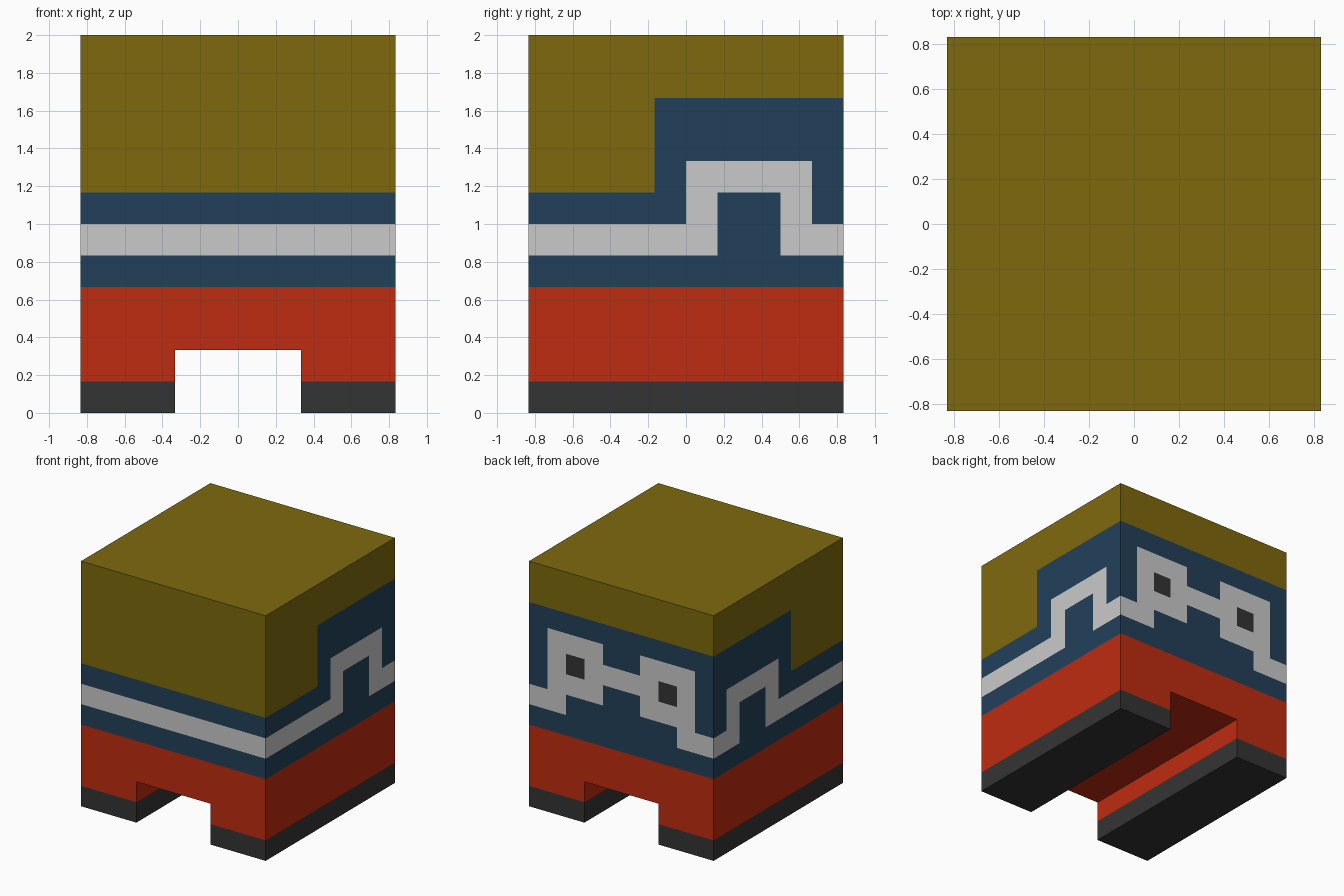
import bpy, bmesh
from mathutils import Vector

if "Cube" in bpy.data.objects:
    bpy.data.objects.remove(bpy.data.objects["Cube"])

U = 1 / 6  # one block; the figure is 10 x 10 x 12 blocks


def material(name, rgb):
    m = bpy.data.materials.new(name)
    m.diffuse_color = (*rgb, 1)
    m.use_nodes = True
    m.node_tree.nodes["Principled BSDF"].inputs["Base Color"].default_value = m.diffuse_color
    return m


OLIVE = material("olive", (0.209, 0.141, 0.004))
BLUE = material("navy blue", (0.016, 0.051, 0.102))
GREY = material("light grey", (0.590, 0.590, 0.590))
RED = material("orange red", (0.515, 0.025, 0.005))
DARK = material("charcoal", (0.034, 0.034, 0.034))


def extrude_profile(profile, open_heights):
    """Extrude an (x, z) outline front to back; drop hidden joint faces."""
    bm = bmesh.new()
    face = bm.faces.new([bm.verts.new((x * U, -5 * U, z * U)) for x, z in profile])
    ext = bmesh.ops.extrude_face_region(bm, geom=[face], use_keep_orig=True)
    moved = [g for g in ext["geom"] if isinstance(g, bmesh.types.BMVert)]
    bmesh.ops.translate(bm, verts=moved, vec=(0, 10 * U, 0))
    bmesh.ops.recalc_face_normals(bm, faces=bm.faces[:])
    bm.normal_update()
    joints = [f for f in bm.faces if abs(f.normal.z) > 0.5
              and any(abs(f.calc_center_median().z - h * U) < 0.001 for h in open_heights)]
    bmesh.ops.delete(bm, geom=joints, context='FACES')
    return bm


def finish(name, bm, mats):
    mesh = bpy.data.meshes.new(name)
    bm.to_mesh(mesh)
    bm.free()
    for m in mats:
        mesh.materials.append(m)
    ob = bpy.data.objects.new(name, mesh)
    bpy.context.collection.objects.link(ob)
    return ob


# Soles: one block strip, mirrored to the other side
soles = finish("soles", extrude_profile([(2, 0), (5, 0), (5, 1), (2, 1)], [1]), [DARK])
soles.modifiers.new("Mirror", 'MIRROR')

# Legs: arch-shaped profile
arch = [(-5, 1), (-2, 1), (-2, 2), (2, 2), (2, 1), (5, 1), (5, 4), (-5, 4)]
finish("legs", extrude_profile(arch, [1, 4]), [RED])

# Head and cap: sides cut into blocks and painted from small patterns.
# Rows run from the top (block 9) down to block 4.
# o = olive, b = blue, g = grey, d = dark
SIDE = ["oooobbbbbb",   # front edge to back edge
        "oooobbbbbb",
        "oooobggggb",
        "bbbbbgbbgb",
        "ggggggbbgg",
        "bbbbbbbbbb"]
BACK = ["bbbbb",        # outer edge to the middle, symmetrical
        "bgggb",
        "bgdgg",
        "bgggb",
        "ggbbb",
        "bbbbb"]
FRONT = "ooobgb"        # plain bands
KEY = "obgd"

bm = extrude_profile([(-5, 4), (5, 4), (5, 12), (-5, 12)], [4])
cuts = [(axis, i) for axis in (0, 1) for i in range(-4, 5)] + [(2, i) for i in range(5, 11)]
for axis, i in cuts:
    n = Vector((0, 0, 0))
    n[axis] = 1
    bmesh.ops.bisect_plane(bm, geom=bm.verts[:] + bm.edges[:] + bm.faces[:],
                           dist=1e-5, plane_co=n * i * U, plane_no=n)
bm.normal_update()
for f in bm.faces:
    c = f.calc_center_median() / U
    row = 9 - int(c.z)
    if f.normal.z > 0.5 or row < 0:
        k = "o"
    elif f.normal.y < -0.5:
        k = FRONT[row]
    elif f.normal.y > 0.5:
        k = BACK[row][int(5 - abs(c.x))]
    else:
        k = SIDE[row][int(c.y + 5)]
    f.material_index = KEY.index(k)
finish("head_with_cap", bm, [OLIVE, BLUE, GREY, DARK])
